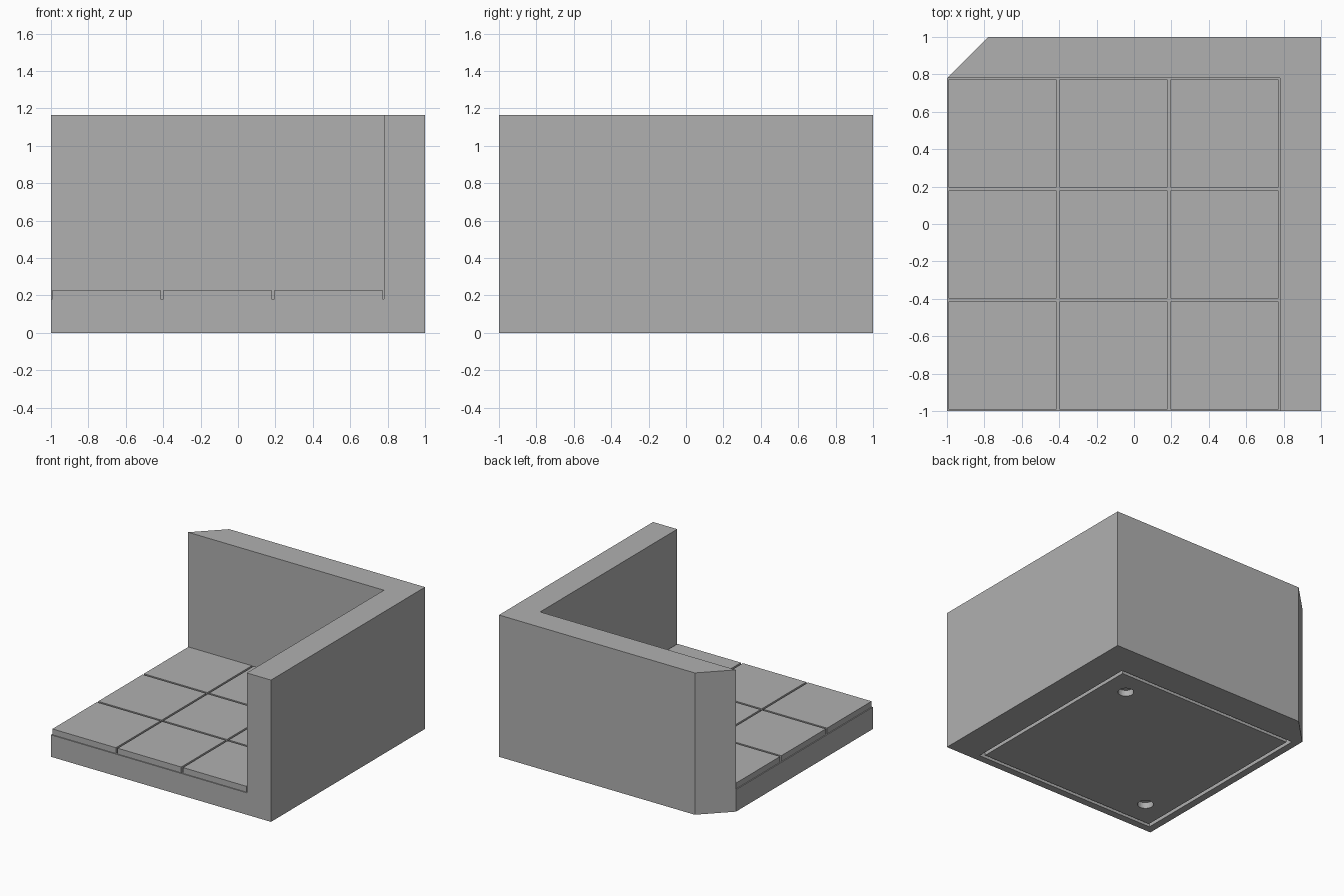
import bpy
import bmesh

cube = bpy.data.objects.get("Cube")
if cube:
    bpy.data.objects.remove(cube, do_unlink=True)

HEIGHT = 1.165       # top of the walls
WALL = 0.78          # inner face of the walls
SLAB = 0.18          # top of the floor slab
TILE_TOP = 0.228
GAP = 0.016
SUNK = 0.05          # depth of the underside groove and sockets

stone = bpy.data.materials.new("grey_stone")
stone.use_nodes = True
grey = (0.434, 0.434, 0.434, 1)
stone.diffuse_color = grey
stone.node_tree.nodes["Principled BSDF"].inputs["Base Color"].default_value = grey


def prism(name, outline, z0, z1):
    """Extrude a flat outline from z0 to z1."""
    bm = bmesh.new()
    face = bm.faces.new([bm.verts.new((x, y, z0)) for x, y in outline])
    extruded = bmesh.ops.extrude_face_region(bm, geom=[face])["geom"]
    top = [v for v in extruded if isinstance(v, bmesh.types.BMVert)]
    bmesh.ops.translate(bm, verts=top, vec=(0, 0, z1 - z0))
    bmesh.ops.recalc_face_normals(bm, faces=bm.faces)
    mesh = bpy.data.meshes.new(name)
    bm.to_mesh(mesh)
    bm.free()
    mesh.materials.append(stone)
    obj = bpy.data.objects.new(name, mesh)
    bpy.context.collection.objects.link(obj)
    return obj


def box(name, x0, x1, y0, y1, z0, z1):
    return prism(name, [(x0, y0), (x1, y0), (x1, y1), (x0, y1)], z0, z1)


def cut(target, cutter):
    """Subtract the cutter from the target, then discard the cutter."""
    mod = target.modifiers.new("cut", "BOOLEAN")
    mod.operation = "DIFFERENCE"
    mod.solver = "EXACT"
    mod.object = cutter
    cutter.hide_render = True
    bpy.ops.object.select_all(action="DESELECT")
    bpy.context.view_layer.objects.active = target
    target.select_set(True)
    bpy.ops.object.modifier_apply(modifier=mod.name)
    bpy.data.objects.remove(cutter, do_unlink=True)


# Floor slab and two walls, carved from one block with a clipped back corner
corner = [(-1, -1), (1, -1), (1, 1), (-WALL, 1), (-1, WALL)]
body = prism("floor_and_walls", corner, 0, HEIGHT)
cut(body, box("room_space", -2, WALL, -2, WALL, SLAB, 2))

# Square groove in the underside
low, high, width = -0.94, 0.73, 0.03
groove = box("groove_cutter", low, high, low, high, -0.1, SUNK)
low, high = low + width, high - width
cut(groove, box("groove_core", low, high, low, high, -1, 1))
cut(body, groove)

# Two round sockets in the underside
for centre in (-0.7, 0.5):
    bpy.ops.mesh.primitive_cylinder_add(
        vertices=32, radius=0.06, depth=2 * SUNK, location=(centre, centre, 0))
    socket = bpy.context.object
    socket.name = "socket_cutter"
    socket.data.materials.append(stone)
    cut(body, socket)

# Three by three floor tiles
pitch = (WALL + 1) / 3
for row in range(3):
    for col in range(3):
        x = -1 + col * pitch + GAP / 2
        y = -1 + row * pitch + GAP / 2
        size = pitch - GAP
        box(f"floor_tile_{row + 1}_{col + 1}", x, x + size, y, y + size, SLAB, TILE_TOP)
